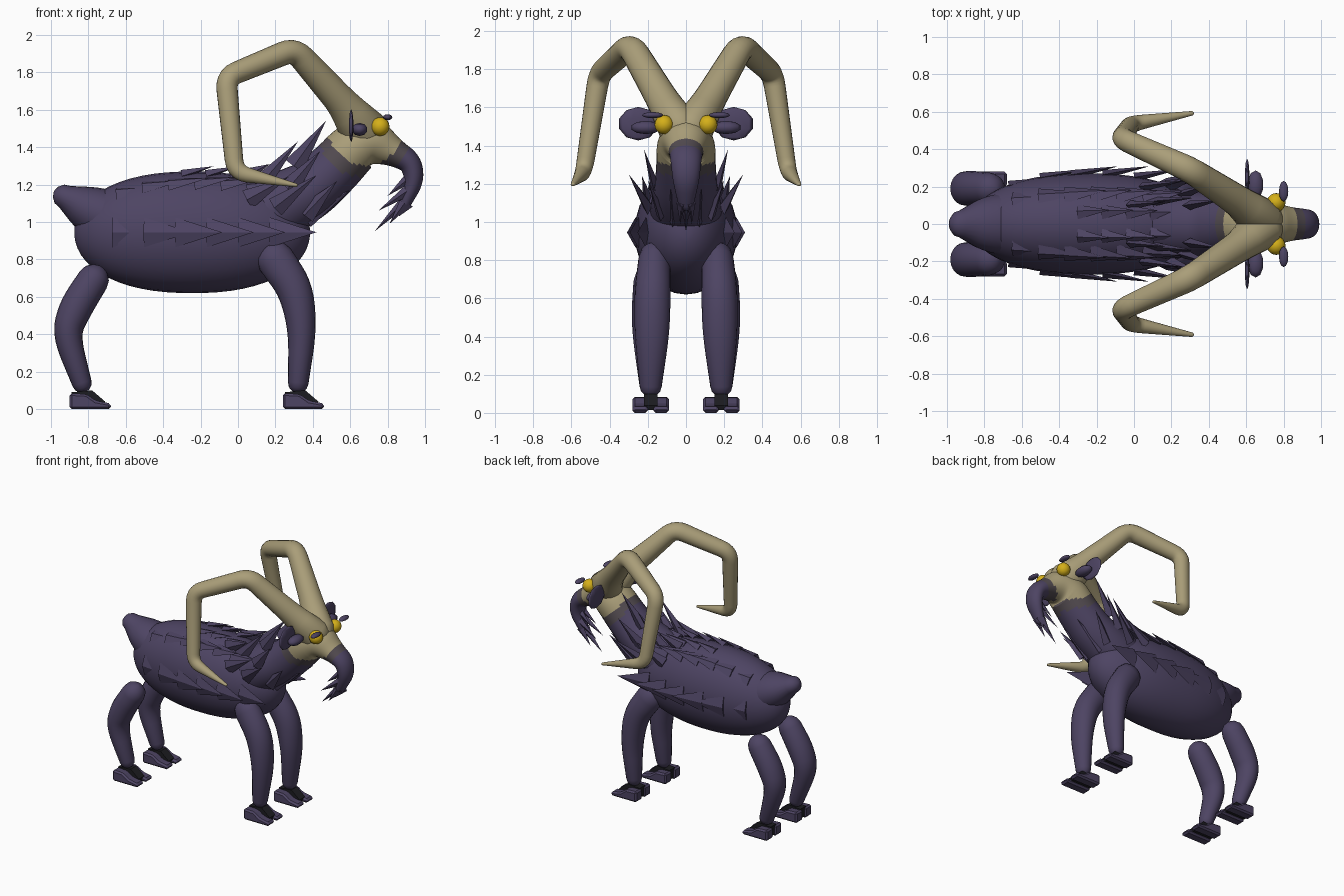
import bpy, bmesh, math
from mathutils import Vector as V

if "Cube" in bpy.data.objects:
    bpy.data.objects.remove(bpy.data.objects["Cube"])


def mat(name, rgb):
    m = bpy.data.materials.new(name)
    m.diffuse_color = (*rgb, 1)
    m.use_nodes = True
    m.node_tree.nodes["Principled BSDF"].inputs["Base Color"].default_value = m.diffuse_color
    return m


PURPLE = mat("purple hide", (0.075, 0.058, 0.125))
TAN = mat("tan horn", (0.40, 0.34, 0.19))
DUSK = mat("dusky brown", (0.085, 0.07, 0.08))
YELLOW = mat("yellow eye", (0.66, 0.43, 0.01))
BLACK = mat("black hoof", (0.012, 0.012, 0.015))


def finish(bm, name, mats, smooth=True):
    bmesh.ops.recalc_face_normals(bm, faces=bm.faces)
    me = bpy.data.meshes.new(name)
    bm.to_mesh(me)
    bm.free()
    for m in mats:
        me.materials.append(m)
    for p in me.polygons:
        p.use_smooth = smooth
    ob = bpy.data.objects.new(name, me)
    bpy.context.collection.objects.link(ob)
    return ob


def rounded(path, cut):
    # replace each corner with a short quadratic bend
    pts = [V(p) for p in path]
    out = [pts[0]]
    for a, b, c in zip(pts, pts[1:], pts[2:]):
        p = b.lerp(a, min(0.45, cut / (b - a).length))
        q = b.lerp(c, min(0.45, cut / (c - b).length))
        for i in range(6):
            t = i / 5
            out.append(p * (1 - t) ** 2 + b * 2 * t * (1 - t) + q * t * t)
    return out + [pts[-1]]


def tube(name, path, cut, mats, sides=20):
    # path rows: x, y, z, sideways radius, other radius; round ends
    pts = rounded(path, cut)
    pos = [V(p[:3]) for p in pts]
    d0, d1 = (pos[0] - pos[1]).normalized(), (pos[-1] - pos[-2]).normalized()
    rings = []
    for k in (85, 60, 30):
        a = math.radians(k)
        rings.append((pos[0] + d0 * pts[0][4] * math.sin(a), -d0,
                      pts[0][3] * math.cos(a), pts[0][4] * math.cos(a)))
    for i, p in enumerate(pts):
        t = pos[min(i + 1, len(pos) - 1)] - pos[max(i - 1, 0)]
        rings.append((pos[i], t.normalized(), p[3], p[4]))
    for k in (30, 60, 85):
        a = math.radians(k)
        rings.append((pos[-1] + d1 * pts[-1][4] * math.sin(a), d1,
                      pts[-1][3] * math.cos(a), pts[-1][4] * math.cos(a)))
    bm = bmesh.new()
    loops = []
    for c, t, ry, rx in rings:
        s = (V((0, 1, 0)) - t * t.y).normalized()
        u = t.cross(s)
        loops.append([bm.verts.new(c + s * ry * math.cos(j * math.tau / sides)
                                   + u * rx * math.sin(j * math.tau / sides))
                      for j in range(sides)])
    for a, b in zip(loops, loops[1:]):
        for j in range(sides):
            bm.faces.new((a[j], a[j - 1], b[j - 1], b[j]))
    bm.faces.new(loops[0])
    bm.faces.new(loops[-1])
    return finish(bm, name, mats)


def ellipsoid(name, loc, radii, m, seg=20):
    bm = bmesh.new()
    bmesh.ops.create_uvsphere(bm, u_segments=seg, v_segments=seg // 2, radius=1)
    for v in bm.verts:
        v.co = V(loc) + V([a * b for a, b in zip(v.co, radii)])
    return finish(bm, name, [m])


# barrel body: fuller than an ellipsoid at its ends
CX, CZ, LX, RY, RZ = -0.245, 0.945, 0.63, 0.27, 0.325


def girth(x):
    u = min(1, abs((x - CX) / LX))
    return (1 - u ** 2.3) ** (1 / 2.1)


def skin(x, ang):
    g = girth(x)
    return V((x, RY * g * math.sin(ang), CZ + RZ * g * math.cos(ang)))


bm = bmesh.new()
loops = []
for i in range(29):
    x = CX - LX * 0.998 * math.cos(math.pi * i / 28)
    loops.append([bm.verts.new(skin(x, j * math.tau / 28)) for j in range(28)])
for a, b in zip(loops, loops[1:]):
    for j in range(28):
        bm.faces.new((a[j], a[j - 1], b[j - 1], b[j]))
bm.faces.new(loops[0])
bm.faces.new(loops[-1])
finish(bm, "body", [PURPLE])

tube("tail", [(-.6, 0, .98, .18, .17), (-.8, 0, 1.07, .15, .13),
              (-.925, 0, 1.135, .075, .065)], .1, [PURPLE])

# neck, skull and drooping muzzle, coloured by distance from the brow
head = tube("neck_and_head", [
    (.16, 0, 1.05, .19, .19), (.40, 0, 1.18, .165, .155), (.53, 0, 1.30, .155, .145),
    (.62, 0, 1.40, .155, .14), (.72, 0, 1.43, .13, .13), (.83, 0, 1.375, .09, .075),
    (.925, 0, 1.32, .08, .06), (.945, 0, 1.22, .07, .05), (.89, 0, 1.09, .04, .03)],
    .06, [PURPLE, DUSK, TAN], 32)
for p in head.data.polygons:
    d = (V((p.center.x, 0, p.center.z)) - V((.68, 0, 1.5))).length
    p.material_index = 2 if d < .20 else 1 if d < .26 else 0

bm = bmesh.new()


def spike(base, tip, across, w, t=.025):
    # flattened four-sided thorn
    base, tip = V(base), V(tip)
    d = (tip - base).normalized()
    a = (V(across) - d * d.dot(V(across))).normalized()
    n = d.cross(a)
    ring = [bm.verts.new(base + o) for o in (a * w, n * t, -a * w, -n * t)]
    top = bm.verts.new(tip)
    bm.faces.new(ring)
    for j in range(4):
        bm.faces.new((ring[j - 1], ring[j], top))


NECK = [((-.02, .1, 1.22), (.17, .12, 1.31)), ((.1, .12, 1.18), (.32, .14, 1.43)),
        ((.3, .1, 1.3), (.47, .13, 1.54)), ((.27, .16, 1.18), (.44, .22, 1.38)),
        ((.2, .2, 1.08), (.42, .30, 1.25)), ((.36, .13, 1.04), (.53, .2, 1.22)),
        ((.36, .07, 1.02), (.6, .08, 1.17)), ((.05, .2, 1.12), (.27, .23, 1.24))]
BEARD = [((.92, .02, 1.24), (.80, .03, 1.14)), ((.91, .03, 1.17), (.75, .04, 1.06)),
         ((.90, .01, 1.12), (.73, .0, .95)), ((.89, .03, 1.10), (.81, .03, .99)),
         ((.91, .02, 1.1), (.86, .02, 1.03))]
for s in (1, -1):
    # rows along the flank and back
    for ang, x0, n, step, w, length in ((90, -.67, 6, .168, .08, .25),
                                        (36, -.65, 6, .14, .055, .22),
                                        (14, -.3, 4, .13, .04, .17)):
        a = math.radians(ang) * s
        out = V((0, math.sin(a), math.cos(a)))
        for i in range(n):
            x = x0 + i * step
            base = skin(x, a) - out * .005
            tip = V((x + length, base.y, base.z)) + out * .045
            spike(base, tip, (0, math.cos(a), -math.sin(a)), w)
    for b, t in NECK:
        spike((b[0], b[1] * s, b[2]), (t[0], t[1] * s, t[2]), (-.6, 0, .8), .055)
    for b, t in BEARD:
        spike((b[0], b[1] * s, b[2]), (t[0], t[1] * s, t[2]), (-.6, 0, .8), .03, .02)
finish(bm, "mane_spikes", [PURPLE], False)


def hoof(name, x, y):
    # two wedge toes with a black cleft between them
    for part, oy, hw, m, prof in (
            ("toe_a", -.055, .04, PURPLE, 0), ("toe_b", .055, .04, PURPLE, 0),
            ("cleft", 0, .035, BLACK, 1)):
        pts = ([(-.09, 0), (-.09, .085), (0, .08), (.05, .045), (.13, .03), (.13, 0)],
               [(-.08, .015), (-.08, .09), (.03, .1), (.10, .04), (.09, .015)])[prof]
        b = bmesh.new()
        f = b.faces.new([b.verts.new((x + px, y + oy - hw, pz)) for px, pz in pts])
        ex = bmesh.ops.extrude_face_region(b, geom=[f])["geom"]
        for v in ex:
            if isinstance(v, bmesh.types.BMVert):
                v.co.y += 2 * hw
        if not prof:
            bmesh.ops.bevel(b, geom=b.edges[:], offset=.012, segments=1, affect='EDGES')
        finish(b, name + "_" + part, [m], False)


for s, side in ((1, "left"), (-1, "right")):
    tube(side + "_front_leg", [
        (.2, .165 * s, .80, .085, .10), (.31, .175 * s, .64, .095, .095),
        (.345, .178 * s, .42, .092, .075), (.322, .185 * s, .14, .058, .055)],
        .12, [PURPLE])
    tube(side + "_hind_leg", [
        (-.775, .19 * s, .69, .085, .085), (-.87, .19 * s, .54, .095, .09),
        (-.92, .19 * s, .40, .09, .075), (-.835, .185 * s, .14, .058, .053)],
        .12, [PURPLE])
    hoof(side + "_front_hoof", .33, .185 * s)
    hoof(side + "_hind_hoof", -.81, .185 * s)
    # horn sweeps up, back, down and forward again
    tube(side + "_horn", [
        (.67, .035 * s, 1.49, .11, .13), (.56, .12 * s, 1.635, .085, .085),
        (.30, .29 * s, 1.925, .07, .065), (-.065, .455 * s, 1.775, .058, .058),
        (-.015, .535 * s, 1.265, .045, .048), (.31, .592 * s, 1.197, .012, .01)],
        .07, [TAN])
    ellipsoid(side + "_eye", (.76, .115 * s, 1.51), (.05, .05, .05), YELLOW)
    ellipsoid(side + "_brow", (.8, .175 * s, 1.56), (.025, .055, .016), PURPLE, 12)
    # ear: thin leaf with a fold in front
    ellipsoid(side + "_ear", (.605, .25 * s, 1.515), (.013, .105, .088), PURPLE, 10)
    ellipsoid(side + "_ear_fold", (.65, .21 * s, 1.495), (.045, .08, .035), PURPLE, 10)
